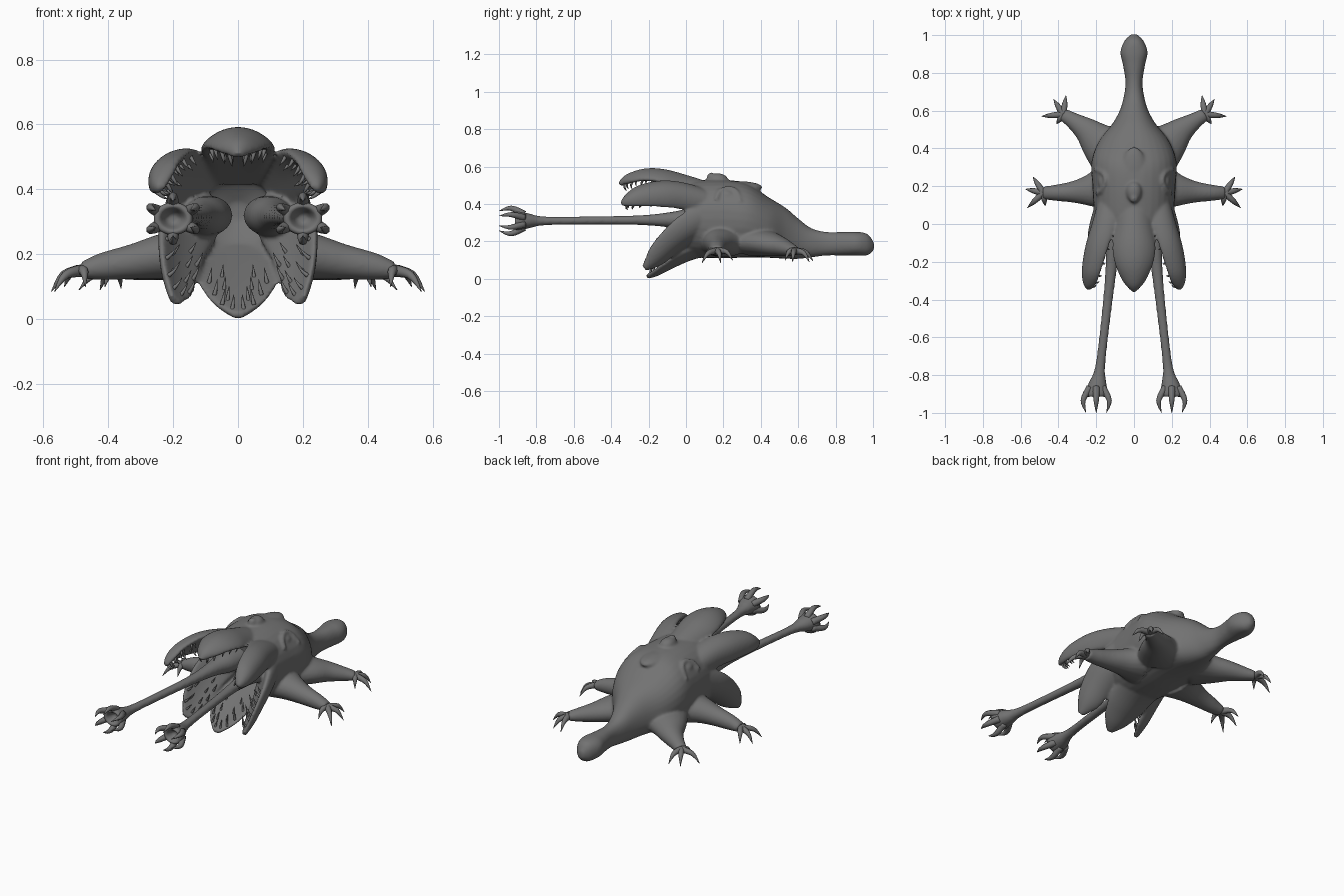
import bpy, bmesh, math
from mathutils import Vector

old = bpy.data.objects.get("Cube")
if old:
    bpy.data.objects.remove(old, do_unlink=True)

hide = bpy.data.materials.new("grey_hide")
hide.use_nodes = True
hide.diffuse_color = (0.17, 0.17, 0.17, 1)
hide.node_tree.nodes["Principled BSDF"].inputs["Base Color"].default_value = (0.17, 0.17, 0.17, 1)


def smooth_path(stations, steps):
    """Catmull-Rom through (x, y, z, half width, half thickness)."""
    p = [stations[0]] + list(stations) + [stations[-1]]
    out = []
    for a, b, c, d in zip(p, p[1:], p[2:], p[3:]):
        for i in range(steps):
            t = i / steps
            out.append([0.5 * (2 * q + (r - o) * t + (2 * o - 5 * q + 4 * r - s) * t * t
                               + (3 * q - o - 3 * r + s) * t ** 3)
                        for o, q, r, s in zip(a, b, c, d)])
    out.append(list(stations[-1]))
    return out


def tube(bm, stations, side, inward=(0, 0, -1), cup=0, fixed=False, power=1, steps=5, n=20):
    """Loft oval sections along a path; cup bends the edges inward. Returns the frames."""
    path = smooth_path(stations, steps)
    pts = [Vector(s[:3]) for s in path]
    inward, rings, frames = Vector(inward), [], []
    for i, (c, s) in enumerate(zip(pts, path)):
        tan = (pts[min(i + 1, len(pts) - 1)] - pts[max(i - 1, 0)]).normalized()
        sv = Vector(side)
        if fixed:
            up = -inward
        else:
            sv = (sv - tan * sv.dot(tan)).normalized()
            up = tan.cross(sv)
            if up.dot(inward) > 0:
                up = -up
        w, t = max(s[3], 0.001), max(s[4], 0.001)
        ring = []
        for k in range(n):
            a = math.tau * k / n
            ca, sa = math.cos(a), math.sin(a)
            ca = math.copysign(abs(ca) ** power, ca)
            sa = math.copysign(abs(sa) ** power, sa)
            ring.append(bm.verts.new(c + sv * w * ca + up * (t * sa - cup * w * ca * ca)))
        rings.append(ring)
        frames.append((c, sv, up, w, t, tan))
    for r, q in zip(rings, rings[1:]):
        for k in range(n):
            bm.faces.new((r[k], r[(k + 1) % n], q[(k + 1) % n], q[k]))
    bm.faces.new(rings[0])
    bm.faces.new(rings[-1])
    return frames


def ball(bm, centre, size):
    made = bmesh.ops.create_uvsphere(bm, u_segments=20, v_segments=12, radius=1)["verts"]
    bmesh.ops.scale(bm, vec=size, verts=made)
    bmesh.ops.translate(bm, vec=centre, verts=made)


def claw(bm, a, b, c, r):
    """Curved talon through three points."""
    side = (b - a).cross(c - b).normalized()
    tube(bm, [(*a, r, r), (*b, r * .7, r * .7), (*c, .001, .001)], side, side.cross(c - a), steps=4, n=8)


def finish(bm, name, fused=False):
    bmesh.ops.recalc_face_normals(bm, faces=bm.faces)
    for f in bm.faces:
        f.smooth = True
    me = bpy.data.meshes.new(name)
    bm.to_mesh(me)
    bm.free()
    me.materials.append(hide)
    ob = bpy.data.objects.new(name, me)
    bpy.context.collection.objects.link(ob)
    ob.modifiers.new("both_sides", "MIRROR").use_mirror_merge = False
    if fused:
        m = ob.modifiers.new("fuse", "REMESH")
        m.mode, m.voxel_size, m.use_smooth_shade = "VOXEL", 0.008, True
        s = ob.modifiers.new("soften", "SMOOTH")
        s.factor, s.iterations = 0.5, 6
    return ob


skin, teeth, claws = bmesh.new(), bmesh.new(), bmesh.new()

# Torso and tail, folded inward at the front to form the mouth
tube(skin, [(0, .18, .33, .03, .03), (0, .13, .33, .11, .1), (0, .04, .325, .17, .165), (0, -.01, .32, .19, .19),
            (0, .05, .32, .21, .205), (0, .2, .32, .22, .21), (0, .33, .312, .225, .197), (0, .44, .275, .185, .162),
            (0, .53, .245, .115, .137), (0, .6, .215, .076, .108), (0, .67, .193, .055, .078),
            (0, .75, .188, .045, .063), (0, .84, .188, .058, .063), (0, .91, .188, .072, .064),
            (0, .97, .183, .05, .057), (0, 1.005, .175, .015, .02)], (1, 0, 0), fixed=True, power=.9, n=32)

# Nose bump, spine, eyes and brow ridges
ball(skin, (0, .17, .53), (.042, .055, .035))
ball(skin, (0, .135, .545), (.024, .024, .024))
ball(skin, (0, .27, .49), (.07, .14, .033))
ball(skin, (.155, .22, .445), (.035, .045, .03))
tube(skin, [(.2, .16, .42, .011, .011), (.17, .18, .468, .012, .012), (.15, .23, .485, .013, .013),
            (.165, .27, .465, .012, .012), (.205, .29, .41, .011, .011)], (1, 0, 0))

# Six jaw petals: stations, side direction, inward direction, cup, backward lean of teeth
petals = [
    ([(0, .14, .46, .1, .05), (0, 0, .515, .1, .04), (0, -.12, .553, .115, .034), (0, -.22, .56, .1, .03),
      (0, -.31, .535, .06, .025), (0, -.355, .505, .015, .012)], (1, 0, 0), (0, 0, -1), .28, -.012),
    ([(.13, .14, .41, .08, .05), (.175, 0, .455, .085, .04), (.215, -.12, .47, .085, .032),
      (.24, -.24, .455, .07, .028), (.245, -.31, .425, .045, .022), (.24, -.345, .4, .015, .012)],
     (.6, 0, -.8), (-.8, 0, -.6), .35, -.012),
    ([(0, .14, .18, .15, .05), (0, .02, .13, .135, .032), (0, -.08, .078, .115, .024), (0, -.155, .035, .074, .019),
      (0, -.21, .01, .02, .012)], (1, 0, 0), (0, -.5, .8), .22, .035),
    ([(.15, .1, .31, .1, .05), (.187, 0, .245, .1, .034), (.198, -.08, .18, .09, .025),
      (.198, -.155, .108, .07, .02), (.197, -.222, .055, .022, .012)],
     (.6, -.45, .5), (-.6, -.5, .35), .28, .03),
]
for stations, side, inward, cup, lean in petals:
    frames = tube(skin, stations, side, inward, cup, steps=6, n=28)
    # Two staggered rows of teeth along each half of the petal
    for i, (c, sv, up, w, t, tan) in enumerate(frames[9:-3]):
        for k in (-.75, -.4, .4, .75):
            if i % 4 == 2 * (abs(k) > .5):
                root = c + sv * w * k + up * (-t * .5 - cup * w * k * k)
                tip = root - up * .036 - tan * lean - sv * .012 * k
                claw(teeth, root, (root + tip) / 2 + tan * .005, tip, .007)

# Long grasping arms ending in cupped hands
arm = [(.085, .12, .32, .07, .06), (.1, .02, .318, .068, .06), (.11, -.08, .316, .045, .042),
       (.122, -.25, .314, .03, .026), (.155, -.55, .312, .024, .022), (.18, -.76, .31, .027, .024),
       (.193, -.84, .31, .047, .04), (.2, -.9, .31, .062, .052), (.2, -.918, .31, .046, .038),
       (.2, -.87, .31, .02, .018)]
tube(skin, arm, (1, 0, 0), fixed=True)
for k in range(6):
    a = math.tau * (k + .5) / 6
    out = Vector((math.cos(a), 0, .85 * math.sin(a)))
    hand = Vector((.2, 0, .31))
    claw(claws, hand + out * .04 + Vector((0, -.865, 0)), hand + out * .08 + Vector((0, -.935, 0)),
         hand + out * .062 + Vector((0, -1.0, 0)), .02)

# Sprawling legs, each with a paw centre and its claw tips
legs = [
    ([(.12, .2, .2, .15, .085), (.22, .18, .195, .092, .072), (.32, .17, .178, .058, .055),
      (.42, .165, .162, .042, .042), (.48, .165, .15, .034, .026)], (0, 1, 0),
     [(.535, .25, .1), (.575, .185, .085), (.565, .085, .085), (.47, .095, .1)]),
    ([(.1, .37, .2, .16, .08), (.18, .43, .19, .11, .07), (.25, .495, .175, .07, .055),
      (.32, .545, .16, .045, .04), (.375, .58, .15, .034, .026)], (-.7, .7, 0),
     [(.36, .68, .095), (.425, .66, .09), (.49, .57, .09), (.41, .53, .1)]),
]
for stations, side, tips in legs:
    tube(skin, stations, side)
    paw = Vector(stations[-1][:3])
    for tip in tips:
        tip = Vector(tip)
        claw(claws, paw, paw.lerp(tip, .6) + Vector((0, 0, .025)), tip, .019)

finish(skin, "body_with_limbs_and_jaws", fused=True)
finish(teeth, "jaw_teeth")
finish(claws, "claws")
